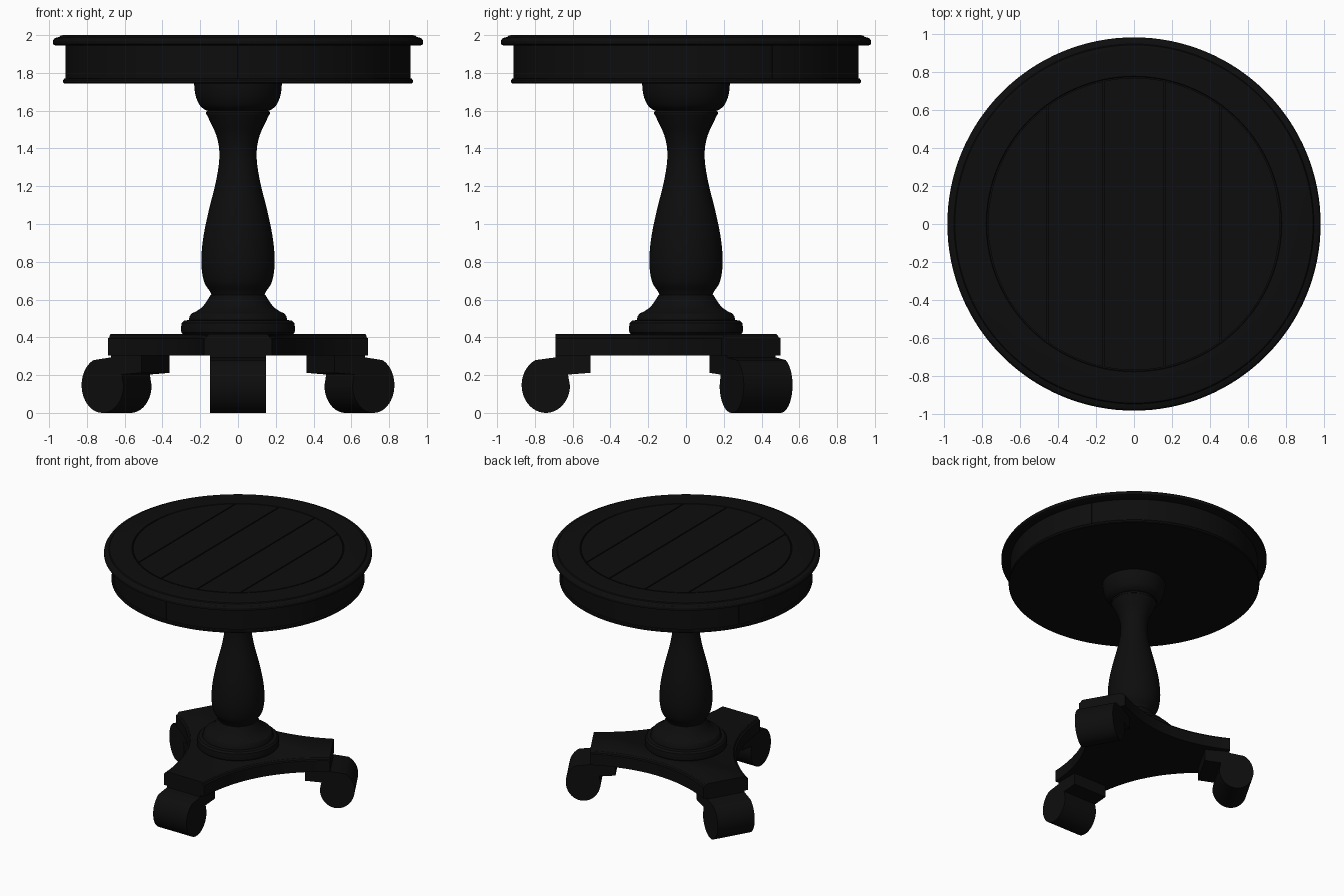
import bpy, bmesh
from math import sin, cos, pi, radians, sqrt
from mathutils import Matrix, Vector

cube = bpy.data.objects.get("Cube")
if cube:
    bpy.data.objects.remove(cube)

black = bpy.data.materials.new("black_paint")
black.use_nodes = True
COLOUR = (0.004, 0.004, 0.004, 1)
black.diffuse_color = COLOUR
black.node_tree.nodes["Principled BSDF"].inputs["Base Color"].default_value = COLOUR


def finish(name, bm, angle=32):
    bmesh.ops.recalc_face_normals(bm, faces=bm.faces)
    mesh = bpy.data.meshes.new(name)
    bm.to_mesh(mesh)
    bm.free()
    mesh.materials.append(black)
    obj = bpy.data.objects.new(name, mesh)
    bpy.context.collection.objects.link(obj)
    bpy.ops.object.select_all(action='DESELECT')
    obj.select_set(True)
    bpy.context.view_layer.objects.active = obj
    bpy.ops.object.shade_smooth_by_angle(angle=radians(angle))
    return obj


def loft(bm, rings, closed=False):
    """Skin a list of point rings, capping the ends unless the loft is closed."""
    loops = [[bm.verts.new(p) for p in ring] for ring in rings]
    n = len(loops[0])
    pairs = list(zip(loops, loops[1:])) + ([(loops[-1], loops[0])] if closed else [])
    for a, b in pairs:
        for i in range(n):
            j = (i + 1) % n
            bm.faces.new((a[i], a[j], b[j], b[i]))
    if not closed:
        bm.faces.new(loops[0][::-1])
        bm.faces.new(loops[-1])


def lathe(name, profile, segments=96, closed=False):
    bm = bmesh.new()
    angles = [2 * pi * i / segments for i in range(segments)]
    loft(bm, [[(r * cos(a), r * sin(a), z) for a in angles] for r, z in profile], closed)
    return finish(name, bm)


def smooth_path(points, steps=4):
    """Catmull-Rom curve through the profile points."""
    pts = [Vector(p) for p in points]
    pts = [pts[0]] + pts + [pts[-1]]
    out = []
    for a, b, c, d in zip(pts, pts[1:], pts[2:], pts[3:]):
        for k in range(steps):
            t = k / steps
            out.append(0.5 * (2 * b + (c - a) * t + (2 * a - 5 * b + 4 * c - d) * t * t
                              + (3 * b - a - 3 * c + d) * t ** 3))
    return out + [pts[-1]]


# Table top: moulded outer ring, recessed floor and planks
lathe("top_ring", [(0.773, 1.95), (0.965, 1.945), (0.98, 1.952), (0.98, 1.97),
                   (0.972, 1.982), (0.958, 1.988), (0.945, 1.99), (0.94, 1.997),
                   (0.925, 2.0), (0.776, 2.0), (0.773, 1.997)], 128, True)
lathe("top_floor", [(0.78, 1.95), (0.78, 1.985)], 128)

RADIUS, GAP = 0.767, 0.004
seams = [-RADIUS, -0.455, -0.16, 0.16, 0.455, RADIUS]
for k, (x0, x1) in enumerate(zip(seams, seams[1:])):
    left, right = max(x0 + GAP, -RADIUS + 0.001), min(x1 - GAP, RADIUS - 0.001)
    xs = [left + (right - left) * i / 16 for i in range(17)]
    outline = [(x, -sqrt(RADIUS ** 2 - x * x)) for x in xs]
    outline += [(x, -y) for x, y in reversed(outline)]
    bm = bmesh.new()
    loft(bm, [[(x, y, z) for x, y in outline] for z in (1.98, 1.9995)])
    finish(f"top_plank_{k + 1}", bm)

# Apron in three curved panels with fine seams between them
lathe("apron_core", [(0.9, 1.75), (0.9, 1.95)], 128)
for k in range(3):
    start = radians(30 + 120 * k) + 0.003
    angles = [start + (2 * pi / 3 - 0.006) * i / 40 for i in range(41)]
    bm = bmesh.new()
    loft(bm, [[(r * cos(a), r * sin(a), z) for r, z in
               ((0.89, 1.76), (0.913, 1.76), (0.913, 1.95), (0.89, 1.95))] for a in angles])
    finish(f"apron_panel_{k + 1}", bm)
lathe("apron_bead", [(0.92, 1.745), (0.926, 1.75), (0.926, 1.762), (0.92, 1.769),
                     (0.91, 1.77)], 128)

# Turned pedestal column
lathe("column_base", [(0.29, 0.415), (0.3, 0.425), (0.302, 0.45), (0.298, 0.475), (0.285, 0.488),
                      (0.26, 0.492), (0.257, 0.51), (0.245, 0.527)]
      + [tuple(p) for p in smooth_path([(0.225, 0.535), (0.19, 0.56), (0.163, 0.595),
                                        (0.145, 0.625)])])
lathe("column_shaft", smooth_path([(0.136, 0.615), (0.15, 0.645), (0.178, 0.69), (0.192, 0.76),
                                   (0.193, 0.84), (0.182, 0.94), (0.155, 1.07), (0.12, 1.21),
                                   (0.101, 1.32), (0.1, 1.4), (0.115, 1.47), (0.142, 1.53),
                                   (0.168, 1.585)]))
lathe("column_capital", [(0.168, 1.58), (0.17, 1.592), (0.162, 1.6)]
      + [tuple(p) for p in smooth_path([(0.172, 1.603), (0.2, 1.625), (0.22, 1.665),
                                        (0.23, 1.71), (0.232, 1.75)])])


# Three-armed plinth with concave sides and a moulded upper edge
def plinth_outline(inset, z):
    points = []
    half, waist = 0.18 - inset, 0.37 - inset
    for k in range(3):
        turn = Matrix.Rotation(2 * pi * k / 3, 3, 'Z')
        following = turn @ Matrix.Rotation(2 * pi / 3, 3, 'Z')
        a = turn @ Vector((half, -0.69, z))
        b = following @ Vector((-half, -0.69, z))
        middle = (a + b) / 2
        flat = Vector((middle.x, middle.y, 0))
        pull = flat.normalized() * (flat.length - waist)
        for i in range(25):
            t = i / 24
            points.append(a.lerp(b, t) - pull * (1 - (2 * t - 1) ** 2))
    return points


bm = bmesh.new()
loft(bm, [plinth_outline(*step) for step in
          ((0, 0.305), (0, 0.395), (0.012, 0.4), (0.018, 0.412), (0.028, 0.418))])
finish("plinth", bm)

# Scroll feet: a rounded roll with a block reaching inward under the plinth
roll = [(-0.742 + 0.128 * cos(a), 0.147 + 0.147 * sin(a))
        for a in [radians(70 + 315 * i / 48) for i in range(7, 45)]]
foot_profile = roll + [(-0.625, 0.203), (-0.505, 0.212), (-0.505, 0.307), (-0.69, 0.307),
                       (-0.69, 0.294)]
for k, name in enumerate(("front_foot", "left_foot", "right_foot")):
    turn = Matrix.Rotation(2 * pi * k / 3, 3, 'Z')
    bm = bmesh.new()
    loft(bm, [[turn @ Vector((x, y, z)) for y, z in foot_profile] for x in (-0.149, 0.149)])
    finish(name, bm)
